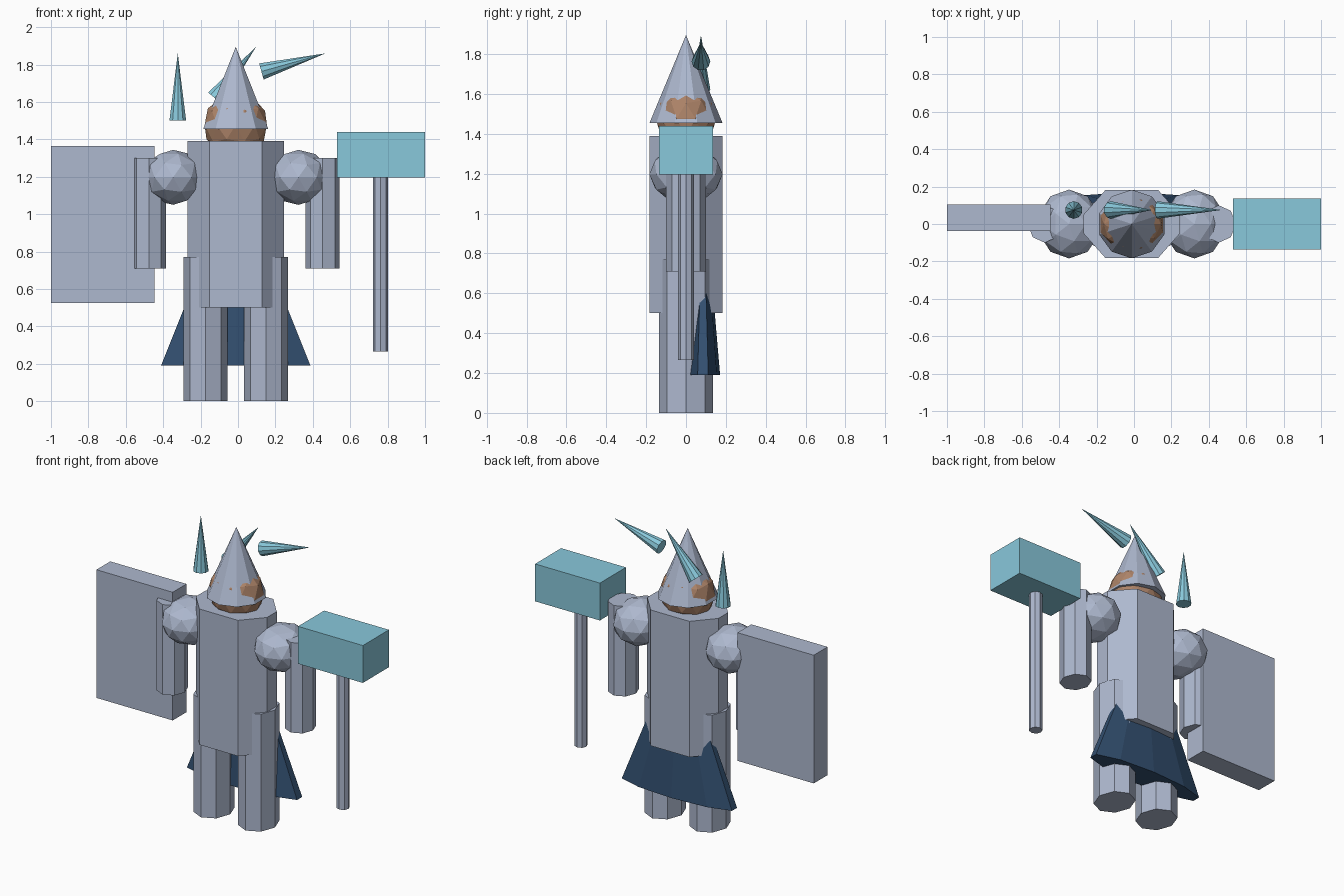
import bpy, bmesh, math
from mathutils import Vector

if "Cube" in bpy.data.objects:
    bpy.data.objects.remove(bpy.data.objects["Cube"])


def material(name, rgb):
    m = bpy.data.materials.new(name)
    m.diffuse_color = (*rgb, 1)
    m.use_nodes = True
    m.node_tree.nodes["Principled BSDF"].inputs["Base Color"].default_value = m.diffuse_color
    return m


STEEL = material("steel", (0.42, 0.48, 0.62))
TEAL = material("teal", (0.25, 0.58, 0.71))
SKIN = material("brown_skin", (0.42, 0.23, 0.14))
NAVY = material("navy_cloth", (0.032, 0.078, 0.16))


def finish(name, bm, mat):
    bmesh.ops.recalc_face_normals(bm, faces=bm.faces[:])
    mesh = bpy.data.meshes.new(name)
    bm.to_mesh(mesh)
    bm.free()
    mesh.materials.append(mat)
    obj = bpy.data.objects.new(name, mesh)
    bpy.context.collection.objects.link(obj)
    return obj


def box(name, mat, lo, hi):
    bm = bmesh.new()
    bmesh.ops.create_cube(bm, size=1)
    for v in bm.verts:
        v.co = [(lo[i] + hi[i]) / 2 + v.co[i] * (hi[i] - lo[i]) for i in range(3)]
    return finish(name, bm, mat)


def ball(name, mat, centre, radii):
    bm = bmesh.new()
    bmesh.ops.create_icosphere(bm, subdivisions=2, radius=1)
    for v in bm.verts:
        v.co = [centre[i] + v.co[i] * radii[i] for i in range(3)]
    return finish(name, bm, mat)


def prism(name, mat, points, z0, z1):
    """Upright prism from a plan outline."""
    bm = bmesh.new()
    low = [bm.verts.new((x, y, z0)) for x, y in points]
    top = [bm.verts.new((x, y, z1)) for x, y in points]
    bm.faces.new(low)
    bm.faces.new(top)
    n = len(points)
    for i in range(n):
        j = (i + 1) % n
        bm.faces.new((low[i], low[j], top[j], top[i]))
    return finish(name, bm, mat)


def ring(cx, cy, rx, ry, sides):
    return [(cx + rx * math.sin(math.tau * i / sides),
             cy + ry * math.cos(math.tau * i / sides)) for i in range(sides)]


def cone(name, mat, base, tip, rx, ry, sides=10):
    """Pointed cone from a base centre to its tip."""
    base, tip = Vector(base), Vector(tip)
    turn = Vector((0, 0, 1)).rotation_difference(tip - base).to_matrix()
    bm = bmesh.new()
    rim = [bm.verts.new(base + turn @ Vector((x, y, 0)))
           for x, y in ring(0, 0, rx, ry, sides)]
    apex = bm.verts.new(tip)
    bm.faces.new(rim)
    for i in range(sides):
        bm.faces.new((rim[i], rim[(i + 1) % sides], apex))
    return finish(name, bm, mat)


CX = -0.012  # centre line of the figure

# Torso: broad flattened eight-sided column
quarter = [(0.14, 0.183), (0.258, 0.05)]
outline = quarter + [(x, -y) for x, y in reversed(quarter)]
outline += [(-x, -y) for x, y in outline]
prism("torso", STEEL, [(CX + x, y) for x, y in outline], 0.50, 1.39)

# Legs, arms and shoulders
for side, s in (("left", -1), ("right", 1)):
    prism(side + "_leg", STEEL, ring(CX + s * 0.162, 0, 0.1175, 0.135, 8), 0, 0.77)
    prism(side + "_arm", STEEL, ring(CX + s * 0.465, 0, 0.091, 0.10, 8), 0.71, 1.30)
    ball(side + "_shoulder", STEEL, (CX + s * 0.335, 0, 1.197), (0.168, 0.184, 0.147))

# Head and pointed helmet
ball("head", SKIN, (CX, 0, 1.477), (0.175, 0.152, 0.17))
cone("helmet", STEEL, (CX, 0, 1.455), (CX, 0, 1.895), 0.183, 0.183)

# Cloth hanging behind the legs
cone("back_cloth", NAVY, (CX, 0.085, 0.19), (CX, 0.085, 1.19), 0.42, 0.086)

# Floating shards
cone("shard_upright", TEAL, (-0.322, 0.075, 1.50), (-0.322, 0.075, 1.86), 0.047, 0.047)
cone("shard_right", TEAL, (0.125, 0.075, 1.763), (0.468, 0.075, 1.86), 0.047, 0.047)
cone("shard_behind", TEAL, (-0.125, 0.075, 1.622), (0.097, 0.075, 1.895), 0.047, 0.047)

# Slab shield
box("shield", STEEL, (-1.0, -0.038, 0.525), (-0.447, 0.105, 1.365))

# Hammer
box("hammer_head", TEAL, (0.53, -0.135, 1.195), (1.0, 0.135, 1.44))
prism("hammer_handle", STEEL, ring(0.762, 0, 0.04, 0.04, 8), 0.265, 1.20)
